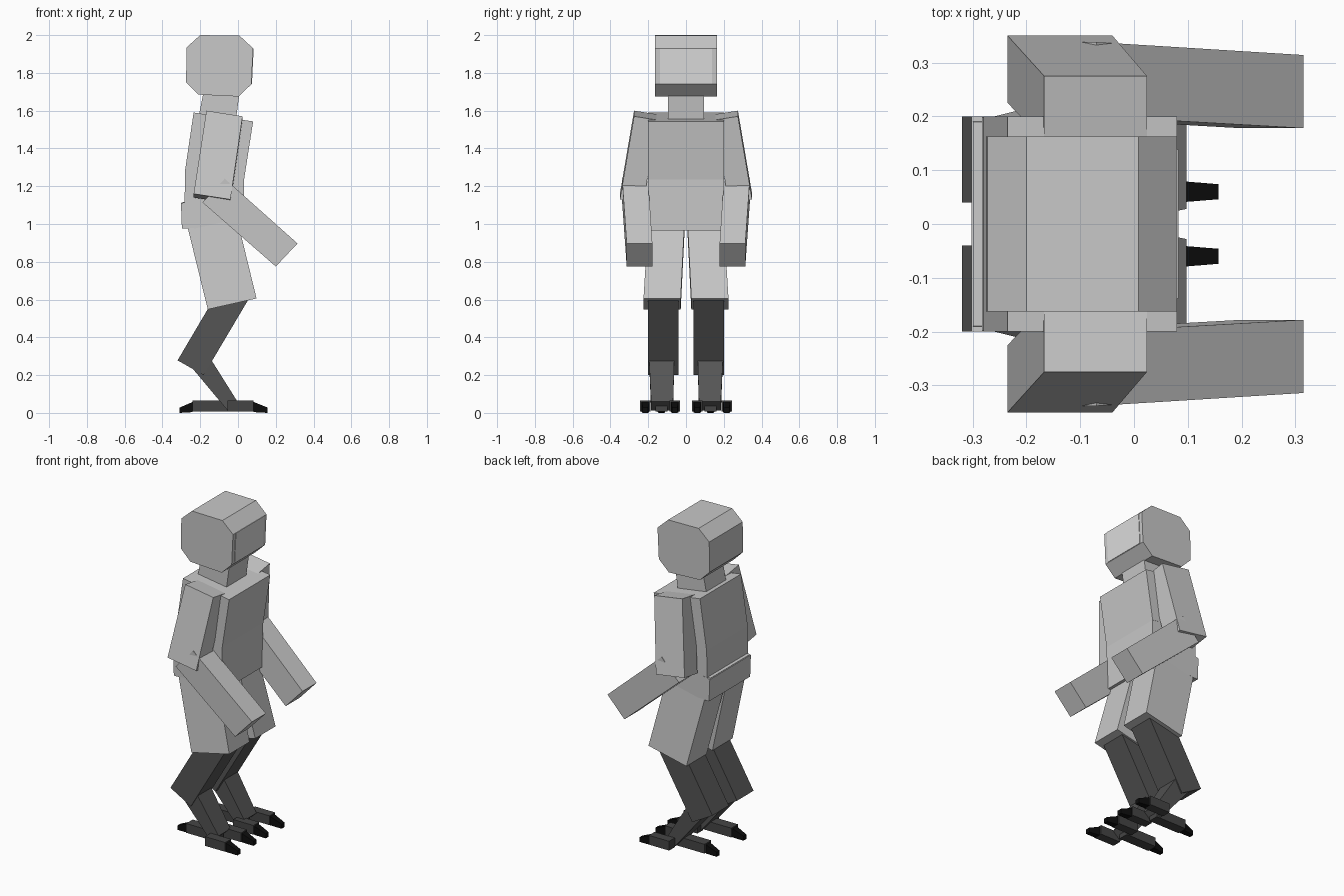
import bpy, bmesh

cube = bpy.data.objects.get("Cube")
if cube:
    bpy.data.objects.remove(cube, do_unlink=True)


def material(name, r, g, b):
    m = bpy.data.materials.new(name)
    m.use_nodes = True
    m.diffuse_color = (r, g, b, 1)
    bsdf = m.node_tree.nodes["Principled BSDF"]
    bsdf.inputs["Base Color"].default_value = (r, g, b, 1)
    bsdf.inputs["Roughness"].default_value = 0.8
    return m


SHELL = material("light grey shell", 0.58, 0.58, 0.58)
FACE = material("pale face panel", 0.72, 0.72, 0.72)
LEG = material("dark grey leg", 0.09, 0.09, 0.09)
FOOT = material("charcoal foot", 0.06, 0.06, 0.06)
CLAW = material("black claw", 0.004, 0.004, 0.004)


def block(name, mat, profile, start, end=None, side=1, shear=0.0):
    """Join an x-z profile across a y range; the first half of the profile
    uses the start range and the second half the end range."""
    end = end or start
    half = len(profile) // 2
    bm = bmesh.new()
    rings = []
    for k in (0, 1):
        ring = []
        for i, (x, z) in enumerate(profile):
            span = start if i < half else end
            drop = shear * (span[1] - span[k])
            ring.append(bm.verts.new((x, side * span[k], z - drop)))
        rings.append(ring)
        bm.faces.new(ring)
    inner, outer = rings
    for i in range(len(profile)):
        j = (i + 1) % len(profile)
        bm.faces.new((inner[i], inner[j], outer[j], outer[i]))
    bmesh.ops.recalc_face_normals(bm, faces=bm.faces)
    mesh = bpy.data.meshes.new(name)
    bm.to_mesh(mesh)
    bm.free()
    mesh.materials.append(mat)
    obj = bpy.data.objects.new(name, mesh)
    bpy.context.collection.objects.link(obj)
    return obj


# Head with chamfered edges and a pale face panel
block("head", SHELL, [(-.2, 2), (.008, 1.997), (.08, 1.93), (.071, 1.74),
                      (.003, 1.675), (-.21, 1.685), (-.275, 1.75), (-.272, 1.935)],
      (-.163, .163))
block("face_panel", FACE, [(.077, 1.93), (.083, 1.93), (.074, 1.742), (.068, 1.742)],
      (-.138, .138))
block("neck", SHELL, [(-.18, 1.71), (.008, 1.69), (-.013, 1.54), (-.21, 1.56)],
      (-.096, .096))

# Torso in two leaning sections, with a plate at the back of the waist
block("chest", SHELL, [(-.235, 1.59), (.08, 1.543), (.032, 1.235), (-.28, 1.285)],
      (-.2, .2))
block("waist", SHELL, [(-.28, 1.285), (.032, 1.235), (.03, .965), (-.285, .98)],
      (-.199, .199))
block("back_waist_plate", SHELL, [(-.302, 1.11), (-.26, 1.12), (-.26, .975), (-.297, .975)],
      (-.2, .2))


def toe(name, side, y, back, front, tip, width):
    block(name, FOOT, [(back, .065), (back, .008), (front, .008), (front, .065)],
          (y - width, y + width), side=side)
    block(name + "_claw", CLAW, [(front, .058), (front, .004), (tip, 0), (tip, .028)],
          (y - .02, y + .02), (y - .014, y + .014), side)


for label, side in (("near", -1), ("far", 1)):
    # Arms
    block(label + "_upper_arm", SHELL,
          [(-.167, 1.6), (.024, 1.57), (-.04, 1.13), (-.235, 1.16)],
          (.155, .275), (.225, .35), side, .16)
    block(label + "_forearm", SHELL,
          [(-.188, 1.114), (-.07, 1.24), (.315, .897), (.2, .775)],
          (.2, .338), (.178, .314), side)
    # Legs
    block(label + "_thigh", SHELL,
          [(-.299, 1.114), (-.04, 1.172), (.098, .606), (-.16, .548)],
          (.0, .19), (.028, .225), side)
    block(label + "_calf", LEG,
          [(-.08, .685), (.055, .6), (-.182, .2), (-.32, .278)],
          (.04, .2), side=side)
    block(label + "_shank", LEG,
          [(-.27, .27), (-.14, .278), (-.003, .06), (-.055, .013)],
          (.062, .195), (.068, .185), side)
    # Feet with two front toes and one heel toe
    toe(label + "_inner_toe", side, .06, -.055, .083, .157, .028)
    toe(label + "_outer_toe", side, .215, -.055, .083, .157, .028)
    toe(label + "_heel_toe", side, .13, -.03, -.24, -.31, .032)
